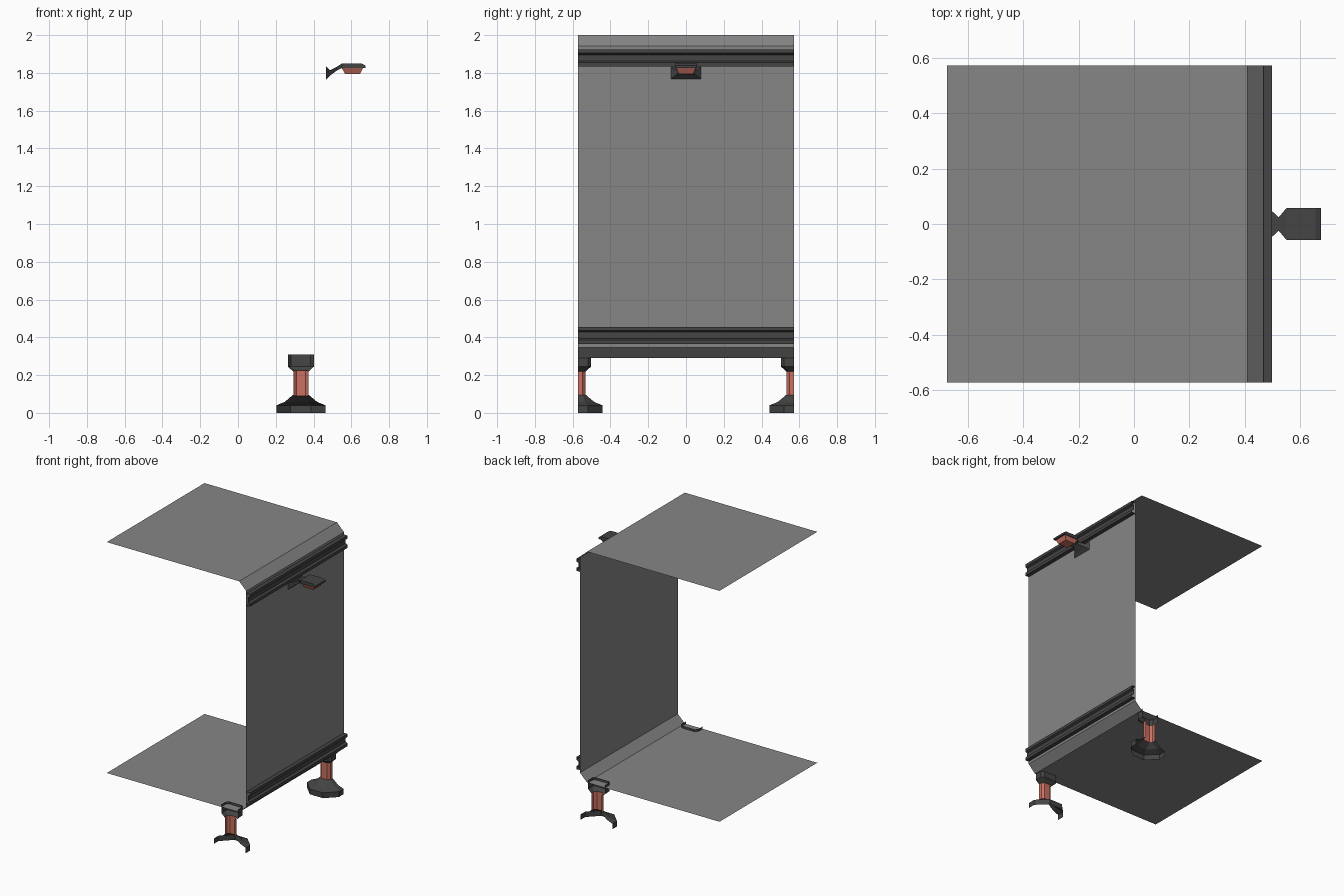
import bpy

if "Cube" in bpy.data.objects:
    bpy.data.objects.remove(bpy.data.objects["Cube"])

Y = 0.572  # half length of the body


def material(name, rgb):
    m = bpy.data.materials.new(name)
    m.diffuse_color = (*rgb, 1)
    m.use_nodes = True
    m.node_tree.nodes["Principled BSDF"].inputs["Base Color"].default_value = m.diffuse_color
    return m


GREY = material("panel grey", (0.24, 0.24, 0.24))
DARK = material("dark grey", (0.058, 0.058, 0.058))
RED = material("dull red", (0.58, 0.165, 0.12))


def mesh_object(name, verts, faces, mat):
    me = bpy.data.meshes.new(name)
    me.from_pydata(verts, [], faces)
    me.materials.append(mat)
    ob = bpy.data.objects.new(name, me)
    bpy.context.collection.objects.link(ob)
    return ob


def strip(name, profile, mat):
    """Sweep an open (x, z) profile, listed top to bottom, along y."""
    verts = [(x, s * Y, z) for x, z in profile for s in (-1, 1)]
    faces = [(2*i, 2*i+2, 2*i+3, 2*i+1) for i in range(len(profile) - 1)]
    return mesh_object(name, verts, faces, mat)


def box_loft(name, rings, mat):
    """Closed loft through (x, half width, z low, z high) sections."""
    verts, faces = [], []
    for x, w, a, b in rings:
        verts += [(x, -w, a), (x, w, a), (x, w, b), (x, -w, b)]
    for i in range(len(rings) - 1):
        for j in range(4):
            k = (j + 1) % 4
            faces.append((4*i+j, 4*i+k, 4*i+4+k, 4*i+4+j)[::-1])
    n = len(verts)
    faces += [(0, 1, 2, 3)[::-1], (n-4, n-3, n-2, n-1)]
    ob = mesh_object(name, verts, [f for f in faces], mat)
    fix_normals(ob)
    return ob


def fix_normals(ob):
    import bmesh
    bm = bmesh.new()
    bm.from_mesh(ob.data)
    bmesh.ops.recalc_face_normals(bm, faces=bm.faces)
    bm.to_mesh(ob.data)
    bm.free()


def half_shell(name, rings, mat, side):
    """Half of a chamfered square shell cut at the end plane.
    Rings are (half width, flat half width, z), bottom to top."""
    cx, verts, faces = 0.333, [], []
    for h, c, z in rings:
        for x, y in ((h, 0), (h, c), (c, h), (-c, h), (-h, c), (-h, 0)):
            verts.append((cx + x, side * (Y - y), z))
    for i in range(len(rings) - 1):
        for j in range(5):
            f = (6*i+j, 6*i+j+1, 6*i+7+j, 6*i+6+j)
            faces.append(f if side < 0 else f[::-1])
    return mesh_object(name, verts, faces, mat)


# Body shell: roof, bevels, side wall and floor in one thin sheet
strip("body_shell", [(-0.675, 2.0), (0.41, 2.0), (0.468, 1.943),
                     (0.468, 0.347), (0.41, 0.29), (-0.675, 0.29)], GREY)

# Grooved rails along the wall
for name, zc in (("upper_rail", 1.88), ("lower_rail", 0.411)):
    half = [(0.468, 0.045), (0.498, 0.045), (0.498, 0.024), (0.482, 0.016)]
    strip(name, [(x, zc + d) for x, d in half] +
          [(x, zc - d) for x, d in reversed(half)], DARK)

# Feet, cut in half at both end planes
for side, tag in ((-1, "front"), (1, "back")):
    half_shell(tag + "_foot_base",
               [(0.13, 0.054, 0), (0.13, 0.054, 0.04),
                (0.086, 0.036, 0.058), (0.042, 0.026, 0.095)], DARK, side)
    half_shell(tag + "_foot_column",
               [(0.04, 0.024, 0.09), (0.04, 0.024, 0.225)], RED, side)
    half_shell(tag + "_foot_collar",
               [(0.042, 0.026, 0.22), (0.069, 0.052, 0.245),
                (0.069, 0.052, 0.308)], DARK, side)

# Wall lamp: flared mount and arm, flat head, lens below
box_loft("lamp_mount", [(0.466, 0.083, 1.765, 1.834), (0.486, 0.058, 1.785, 1.814),
                        (0.522, 0.024, 1.812, 1.832), (0.55, 0.057, 1.825, 1.849)], DARK)
box_loft("lamp_head", [(0.55, 0.057, 1.825, 1.849), (0.655, 0.057, 1.825, 1.849),
                       (0.675, 0.057, 1.826, 1.839)], DARK)
lens = []
for dx, w, z in ((0.057, 0.052, 1.827), (0.04, 0.038, 1.795)):
    lens += [(0.606 - dx, -w, z), (0.606 + dx, -w, z),
             (0.606 + dx, w, z), (0.606 - dx, w, z)]
lens_ob = mesh_object("lamp_lens", lens, [(0, 1, 2, 3), (4, 5, 6, 7)] +
                      [(j, (j+1) % 4, 4 + (j+1) % 4, 4 + j) for j in range(4)], RED)
fix_normals(lens_ob)
